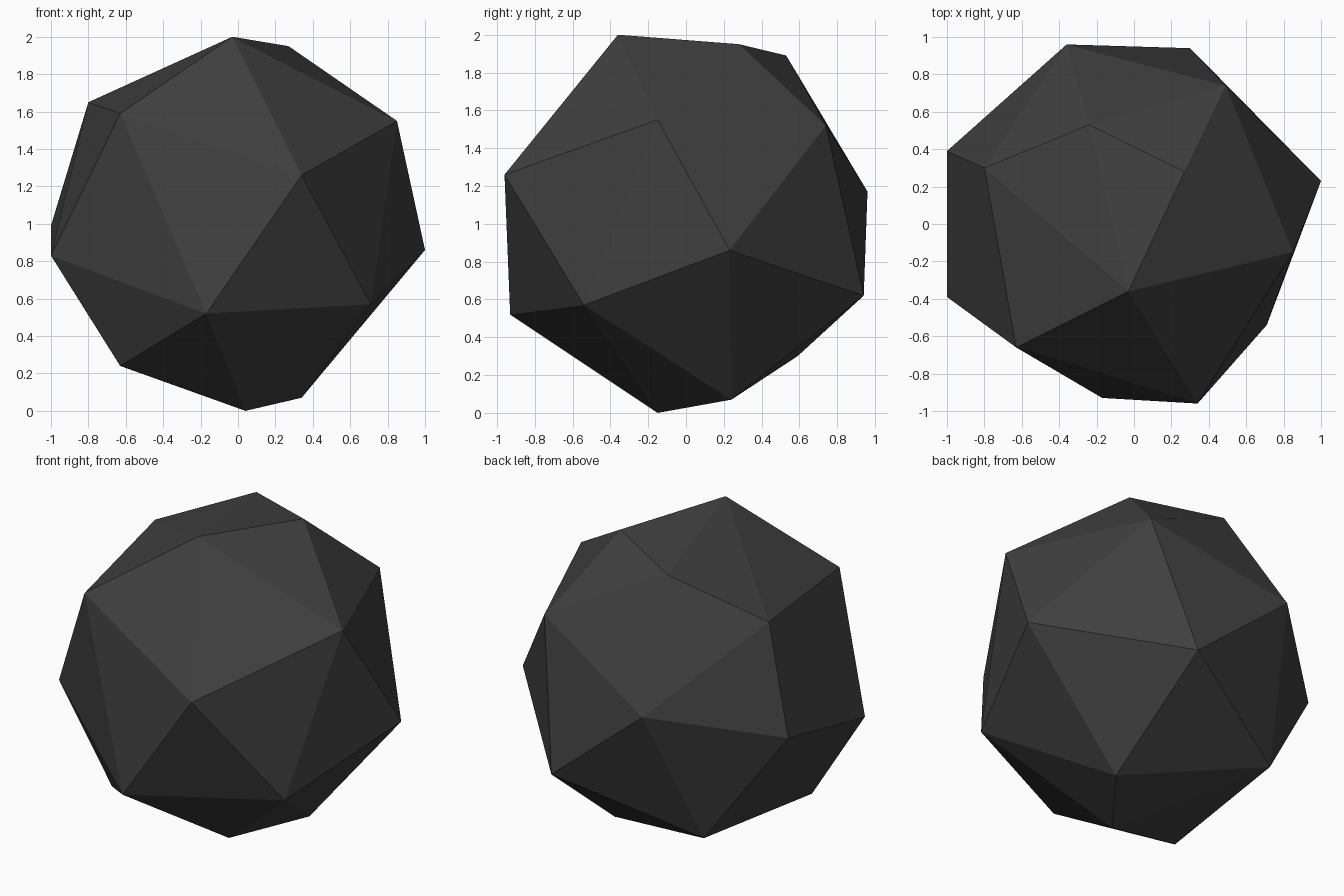
import bpy
import bmesh
from mathutils import Vector

# Remove the default object
default_cube = bpy.data.objects.get("Cube")
if default_cube:
    bpy.data.objects.remove(default_cube, do_unlink=True)


def make_material(name, color):
    material = bpy.data.materials.new(name)
    material.use_nodes = True
    material.diffuse_color = color
    shader = next(n for n in material.node_tree.nodes if n.type == "BSDF_PRINCIPLED")
    shader.inputs["Base Color"].default_value = color
    return material


def hull_object(name, points, material):
    """Wrap a flat-faced convex skin around the corner points."""
    mesh = bpy.data.meshes.new(name)
    bm = bmesh.new()
    for point in points:
        bm.verts.new(Vector(point))
    result = bmesh.ops.convex_hull(bm, input=bm.verts[:])
    loose = [v for v in bm.verts if not v.link_faces]
    bmesh.ops.delete(bm, geom=loose, context="VERTS")
    bmesh.ops.recalc_face_normals(bm, faces=bm.faces[:])
    for face in bm.faces:
        face.smooth = False
    bm.to_mesh(mesh)
    bm.free()
    mesh.materials.append(material)
    obj = bpy.data.objects.new(name, mesh)
    bpy.context.scene.collection.objects.link(obj)
    return obj


# Corners of the boulder, ring by ring from the crown down to the base
crown = [(-.03, -.36, 2), (.27, .28, 1.95), (-.24, .53, 1.89)]
shoulder = [(.85, -.15, 1.55), (.49, .74, 1.52), (-.8, .3, 1.65),
            (-.63, -.66, 1.59), (.34, -.96, 1.26)]
waist = [(1, .23, .86), (-.36, .96, 1.17), (-1, .39, .99), (-1, -.39, .83)]
skirt = [(.71, -.54, .57), (.3, .94, .62), (-.17, -.93, .52)]
base = [(-.54, .59, .3), (-.63, -.38, .24), (.34, .24, .07), (.04, -.15, 0)]

dark_stone = make_material("dark_stone_grey", (.05, .05, .05, 1))
hull_object("boulder", crown + shoulder + waist + skirt + base, dark_stone)
